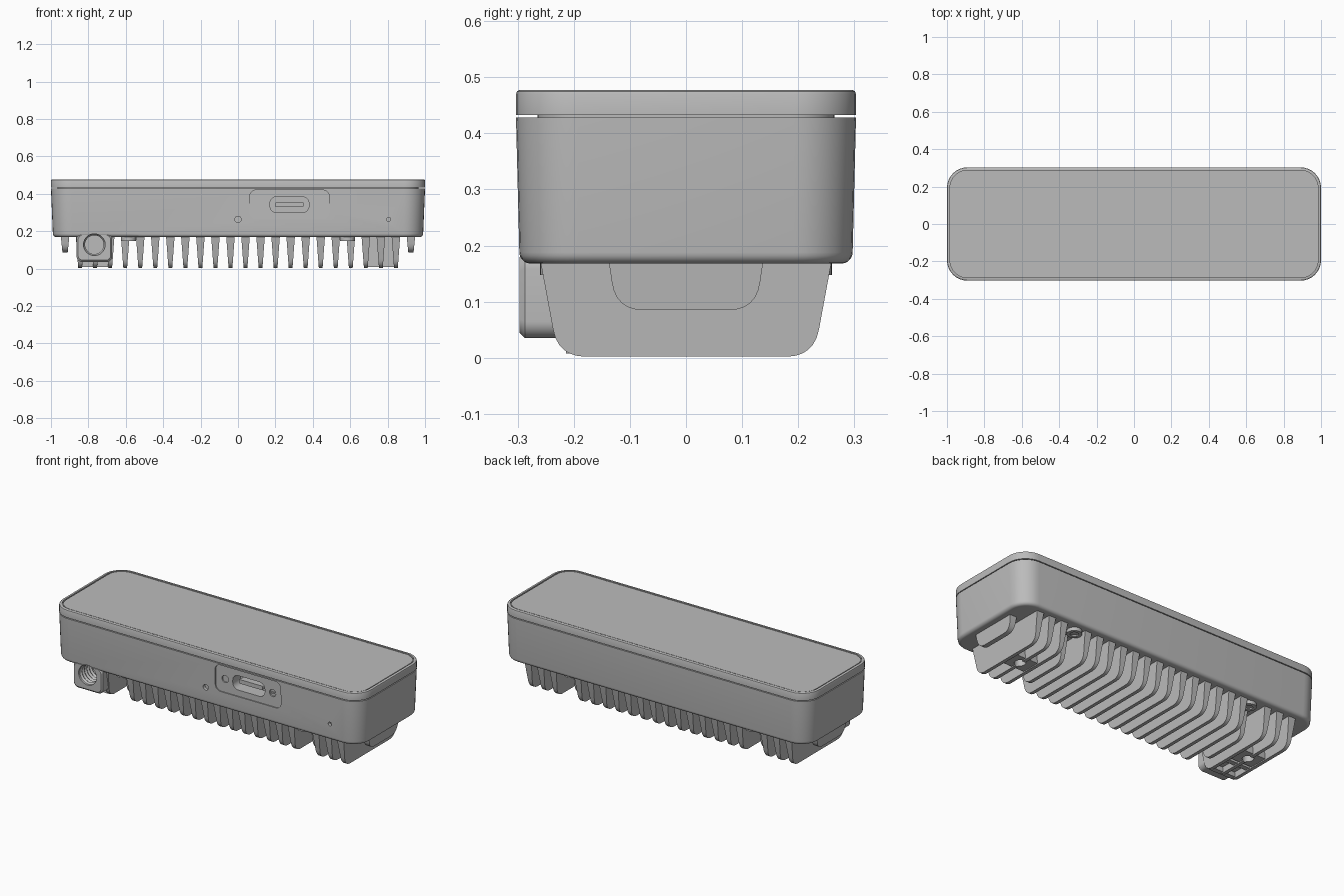
import bpy, bmesh, math
from mathutils import Matrix, Vector

cube = bpy.data.objects.get("Cube")
if cube:
    bpy.data.objects.remove(cube, do_unlink=True)

metal = bpy.data.materials.new("grey metal")
metal.use_nodes = True
metal.diffuse_color = (0.5, 0.5, 0.5, 1)
metal.node_tree.nodes["Principled BSDF"].inputs["Base Color"].default_value = (0.5, 0.5, 0.5, 1)
parts = []


def finish(name, bm):
    bmesh.ops.recalc_face_normals(bm, faces=bm.faces)
    mesh = bpy.data.meshes.new(name)
    bm.to_mesh(mesh)
    bm.free()
    mesh.materials.append(metal)
    obj = bpy.data.objects.new(name, mesh)
    bpy.context.collection.objects.link(obj)
    parts.append(obj)
    return obj


def rounded(hx, hy, r, steps=8):
    pts = []
    for i, (sx, sy) in enumerate([(1, 1), (-1, 1), (-1, -1), (1, -1)]):
        for k in range(steps + 1):
            a = math.pi / 2 * (i + k / steps)
            pts.append((sx * (hx - r) + r * math.cos(a), sy * (hy - r) + r * math.sin(a)))
    return pts


def loft(name, rings, center=(0, 0), axis="Z"):
    """Rounded rectangles (half width, half height, radius, level) joined along an axis."""
    bm = bmesh.new()
    loops = []
    for hx, hy, r, level in rings:
        loop = []
        for u, v in rounded(hx, hy, r):
            u, v = u + center[0], v + center[1]
            loop.append(bm.verts.new((u, v, level) if axis == "Z" else (u, level, v)))
        loops.append(loop)
    n = len(loops[0])
    for a, b in zip(loops, loops[1:]):
        for i in range(n):
            bm.faces.new((a[i], a[(i + 1) % n], b[(i + 1) % n], b[i]))
    bm.faces.new(loops[0])
    bm.faces.new(loops[-1])
    return finish(name, bm)


def cylinder(name, pos, r, depth, axis="Z"):
    bm = bmesh.new()
    turn = Matrix.Rotation(math.pi / 2, 4, "X") if axis == "Y" else Matrix()
    bmesh.ops.create_cone(bm, cap_ends=True, segments=32, radius1=r, radius2=r,
                          depth=depth, matrix=Matrix.Translation(pos) @ turn)
    return finish(name, bm)


def cut(targets, cutter):
    cutter.hide_render = True
    for obj in targets:
        mod = obj.modifiers.new("cut", "BOOLEAN")
        mod.operation, mod.solver, mod.object = "DIFFERENCE", "EXACT", cutter
        bpy.context.view_layer.update()
        deps = bpy.context.evaluated_depsgraph_get()
        mesh = bpy.data.meshes.new_from_object(obj.evaluated_get(deps))
        obj.modifiers.clear()
        obj.data = mesh
    parts.remove(cutter)
    bpy.data.objects.remove(cutter, do_unlink=True)


def fin(name, x, top, bottom, z0, r, thick_top=0.023, thick_bottom=0.01):
    """Tapered cooling fin: a trapezoid with rounded lower corners, thinner at the tip."""
    zt = 0.175
    corners = [Vector((-bottom, z0)), Vector((bottom, z0))]
    ends = [Vector((-top, zt)), Vector((top, zt))]
    outline = [ends[0]]
    for i in (0, 1):
        c = corners[i]
        a = c + (ends[i] - c).normalized() * r
        b = c + Vector((1 if i == 0 else -1, 0)) * r
        if i:
            a, b = b, a
        for k in range(7):
            t = k / 6
            outline.append(a * (1 - t) ** 2 + c * 2 * t * (1 - t) + b * t * t)
    outline.append(ends[1])
    bm = bmesh.new()
    sides = []
    for s in (-1, 1):
        sides.append([bm.verts.new((x + s * (thick_bottom + (thick_top - thick_bottom)
                                             * (p.y - z0) / (zt - z0)), p.x, p.y)) for p in outline])
        bm.faces.new(sides[-1])
    n = len(outline)
    for i in range(n):
        j = (i + 1) % n
        bm.faces.new((sides[0][i], sides[0][j], sides[1][j], sides[1][i]))
    return finish(name, bm)


# Housing with a slight draft and a rounded lower edge
rings = []
for k in range(6):
    a = math.pi / 2 * k / 5
    inset = 0.02 * (1 - math.sin(a))
    rings.append((0.99 - inset, 0.297 - inset, 0.105 - inset, 0.168 + 0.02 * (1 - math.cos(a))))
rings.append((1.0, 0.303, 0.11, 0.428))
body = loft("housing", rings)

# Recessed neck and lid with a narrow groove around the top panel
loft("seam_neck", [(0.965, 0.265, 0.08, 0.42), (0.965, 0.265, 0.08, 0.44)])
loft("lid", [(1.0, 0.303, 0.11, 0.433), (1.0, 0.303, 0.11, 0.47), (0.998, 0.301, 0.108, 0.475),
             (0.994, 0.297, 0.104, 0.477), (0.984, 0.287, 0.094, 0.477),
             (0.984, 0.287, 0.094, 0.468), (0.978, 0.281, 0.088, 0.468),
             (0.978, 0.281, 0.088, 0.475)])

# Row of cooling fins, short ones at both ends
fins = []
for i in range(24):
    x = (i - 11.5) * 0.0804
    if i in (0, 23):
        fins.append(fin("end_fin", x, 0.138, 0.125, 0.085, 0.05, 0.023, 0.014))
    elif i in (4, 19):
        fins.append(fin("short_fin", x, 0.165, 0.145, 0.002, 0.05))
    else:
        fins.append(fin("cooling_fin", x, 0.26, 0.228, 0.002, 0.05))

# Mounting blocks between the outer fins, with a screw hole
for side in (-1, 1):
    x = side * 0.765
    block = loft("mount_block", [(0.085, 0.055, 0.01, 0.008), (0.085, 0.055, 0.01, 0.175)], (x, 0))
    cut([block] + [f for f in fins if f.name.startswith("cooling")
                   and abs(f.data.vertices[0].co.x - x) < 0.05],
        cylinder("hole_cutter", (x, 0, 0.02), 0.03, 0.08))
    for y in (-0.22, 0.22):
        boss = cylinder("screw_boss", (side * 0.585, y, 0.163), 0.04, 0.03)
        cut([boss], cylinder("hole_cutter", (side * 0.585, y, 0.145), 0.022, 0.02))

# Slotted foot plate under the threaded connector
for y in (-0.2, -0.085):
    loft("foot_web", [(0.085, 0.014, 0.004, 0.008), (0.085, 0.014, 0.004, 0.06)], (-0.765, y))

# Threaded connector at the front
cx, cz = -0.768, 0.128
connector = loft("connector_block", [(0.087, 0.067, 0.025, -0.297), (0.095, 0.077, 0.03, -0.287),
                                     (0.095, 0.077, 0.03, -0.05)], (cx, 0.112), "Y")
cut([connector, body] + [f for f in fins if abs(f.data.vertices[0].co.x - cx) < 0.05],
    cylinder("hole_cutter", (cx, -0.24, cz), 0.058, 0.18, "Y"))
for k in range(6):
    bm = bmesh.new()
    for y, r in ((-0.012, 0.059), (0, 0.05), (0.012, 0.059)):
        for s in range(32):
            a = math.tau * s / 32
            bm.verts.new((cx + r * math.cos(a), -0.275 + 0.022 * k + y, cz + r * math.sin(a)))
    v = list(bm.verts)
    for row in range(3):
        nxt = (row + 1) % 3
        for s in range(32):
            t = (s + 1) % 32
            bm.faces.new((v[row * 32 + s], v[row * 32 + t], v[nxt * 32 + t], v[nxt * 32 + s]))
    finish("connector_thread", bm)

# Port recess, socket, screw holes and pin holes in the front wall
port = (0.275, 0.342)
cut([body], loft("recess_cutter", [(0.213, 0.078, 0.035, -0.33), (0.213, 0.078, 0.035, -0.293)], port, "Y"))
cut([body], loft("socket_cutter", [(0.104, 0.042, 0.035, -0.33), (0.104, 0.042, 0.035, -0.22)], port, "Y"))
loft("socket_tongue", [(0.075, 0.012, 0.004, -0.275), (0.075, 0.012, 0.004, -0.21)], port, "Y")
for x in (0.122, 0.43):
    cut([body], cylinder("hole_cutter", (x, -0.3, 0.342), 0.021, 0.03, "Y"))
loft("screw_slot", [(0.019, 0.004, 0.002, -0.291), (0.019, 0.004, 0.002, -0.28)], (0.43, 0.342), "Y")
for x, r in ((0.0, 0.017), (0.805, 0.011)):
    cut([body], cylinder("hole_cutter", (x, -0.3, 0.263), r, 0.04, "Y"))

# Smooth rounded areas, keep edges sharp
bpy.ops.object.select_all(action="DESELECT")
for obj in parts:
    obj.select_set(True)
bpy.context.view_layer.objects.active = body
bpy.ops.object.shade_smooth_by_angle(angle=math.radians(30))
